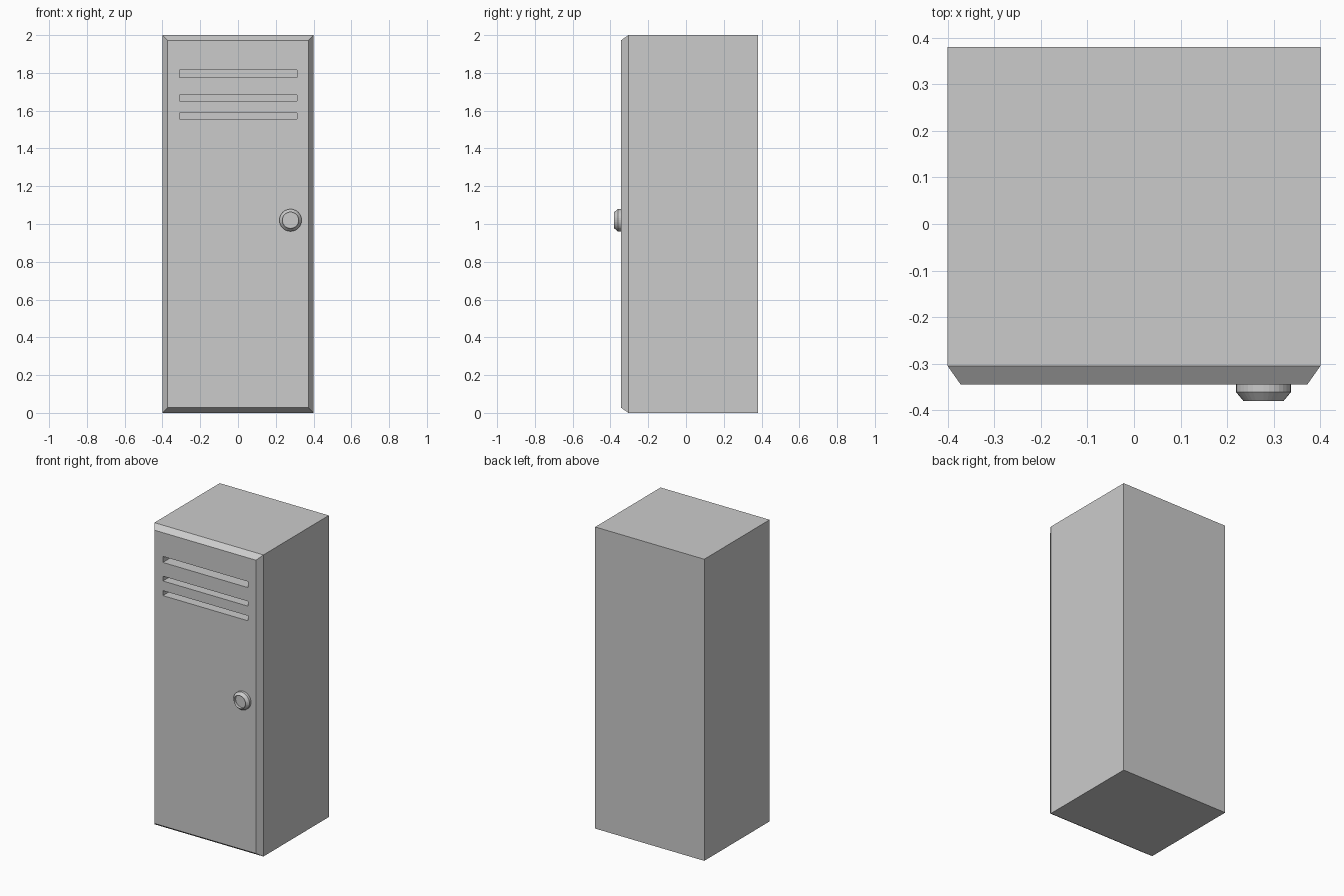
import bpy, bmesh, math
from mathutils import Matrix

if "Cube" in bpy.data.objects:
    bpy.data.objects.remove(bpy.data.objects["Cube"])

FRONT, BACK, W, H, CH = -0.344, 0.38, 0.4, 2.0, 0.039


def add_object(name, bm):
    bmesh.ops.recalc_face_normals(bm, faces=bm.faces)
    mesh = bpy.data.meshes.new(name)
    bm.to_mesh(mesh)
    bm.free()
    obj = bpy.data.objects.new(name, mesh)
    bpy.context.collection.objects.link(obj)
    return obj


def add_box(bm, lo, hi):
    size = [b - a for a, b in zip(lo, hi)]
    mid = [(a + b) / 2 for a, b in zip(lo, hi)]
    m = Matrix.Translation(mid) @ Matrix.Diagonal((*size, 1))
    bmesh.ops.create_cube(bm, size=1, matrix=m)


# Cabinet: box whose front face is inset and chamfered
bm = bmesh.new()
add_box(bm, (-W, FRONT + CH, 0), (W, BACK, H))
bm.normal_update()
front = [f for f in bm.faces if f.normal.y < -0.9]
bmesh.ops.inset_region(bm, faces=front, thickness=CH)
for v in front[0].verts:
    v.co.y = FRONT
cabinet = add_object("locker_cabinet", bm)

# Vent slots cut into the front
bm = bmesh.new()
for z0, z1 in ((1.775, 1.815), (1.652, 1.684), (1.555, 1.588)):
    add_box(bm, (-0.31, FRONT - 0.05, z0), (0.313, FRONT + 0.08, z1))
cutter = add_object("vent_cutter", bm)
cutter.hide_render = True
cutter.hide_set(True)
cut = cabinet.modifiers.new("vents", 'BOOLEAN')
cut.operation = 'DIFFERENCE'
cut.solver = 'EXACT'
cut.object = cutter

# Round knob: lathe profile (radius, y) with a chamfered rim and sunken centre
profile = [(0.059, FRONT), (0.059, -0.361), (0.043, -0.38), (0.043, -0.36)]
SIDES = 32
bm = bmesh.new()
rings = []
for r, y in profile:
    rings.append([bm.verts.new((0.278 + r * math.cos(2 * math.pi * i / SIDES), y,
                                1.02 + r * math.sin(2 * math.pi * i / SIDES)))
                  for i in range(SIDES)])
for a, b in zip(rings, rings[1:]):
    for i in range(SIDES):
        j = (i + 1) % SIDES
        bm.faces.new((a[i], a[j], b[j], b[i]))
bm.faces.new(rings[0])
bm.faces.new(rings[-1])
add_object("door_knob", bm)
